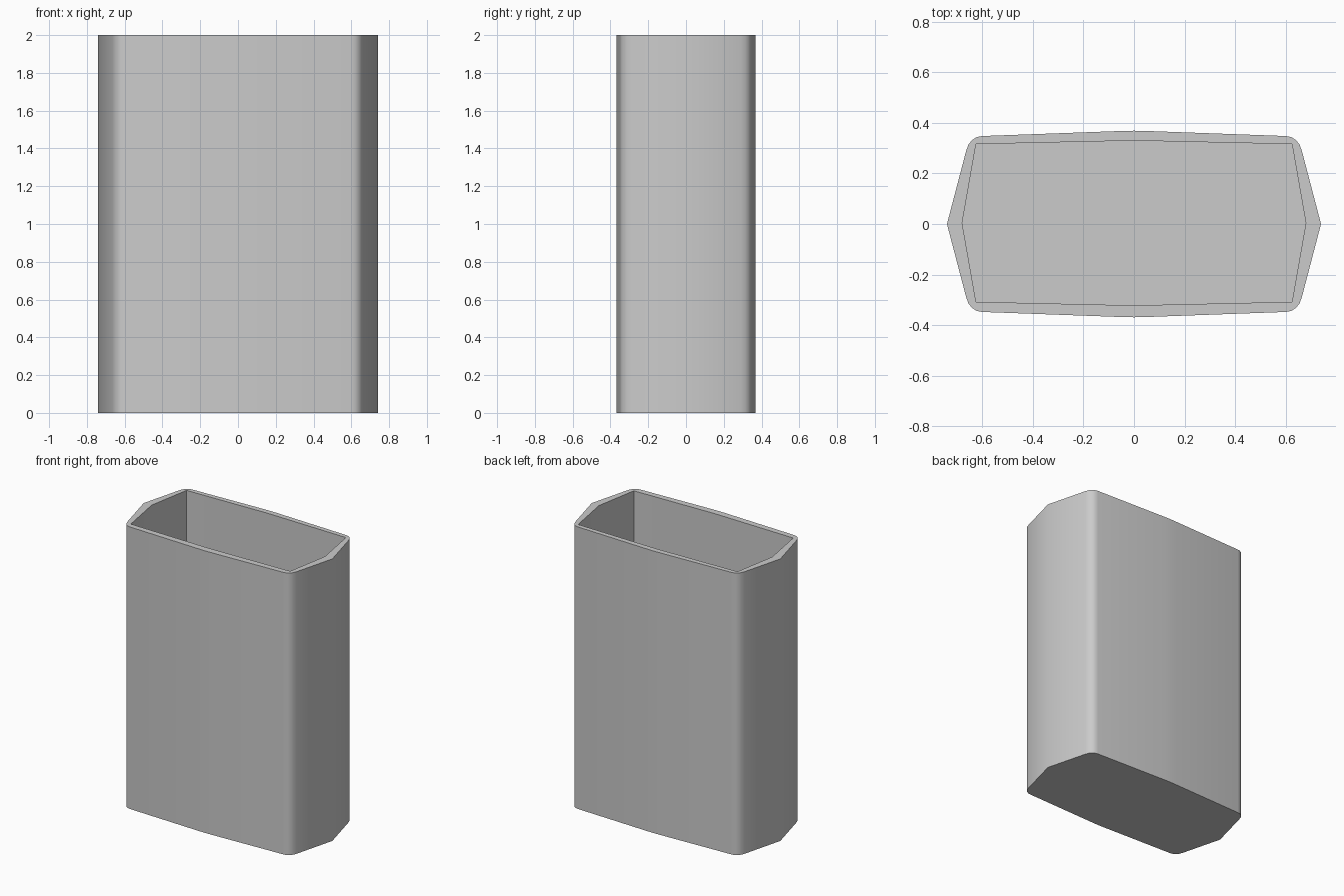
import bpy, bmesh, math

if "Cube" in bpy.data.objects:
    bpy.data.objects.remove(bpy.data.objects["Cube"])

HEIGHT, FLOOR = 2.0, 0.05

# Quarter profiles, from the side tip round to the middle of the long face
outer_q = [(0.74, 0), (0.664, 0.29), (0.655, 0.314), (0.641, 0.332),
           (0.622, 0.344), (0.60, 0.348), (0.05, 0.368), (0, 0.369)]
inner_q = [(0.68, 0), (0.625, 0.312), (0, 0.326)]


def full_loop(q):
    """Mirror a quarter profile into a closed counter-clockwise loop."""
    half = q + [(-x, y) for x, y in reversed(q[:-1])]
    return half + [(x, -y) for x, y in reversed(half[1:-1])]


def ring(bm, pts, z, dy=0.0):
    vs = [bm.verts.new((x, y + dy, z)) for x, y in pts]
    es = [bm.edges.new((vs[i], vs[(i + 1) % len(vs)])) for i in range(len(vs))]
    return vs, es


def wall(bm, a, b):
    n = len(a)
    for i in range(n):
        j = (i + 1) % n
        bm.faces.new((a[i], a[j], b[j], b[i]))


bm = bmesh.new()
outer, inner = full_loop(outer_q), full_loop(inner_q)

# Outer shell and base
o0, _ = ring(bm, outer, 0)
o1, oe = ring(bm, outer, HEIGHT)
wall(bm, o0, o1)
bm.faces.new(o0[::-1])

# Cavity and its floor
i0, _ = ring(bm, inner, FLOOR, 0.004)
i1, ie = ring(bm, inner, HEIGHT, 0.004)
wall(bm, i1, i0)
bm.faces.new(i0)

# Flat rim
bmesh.ops.bridge_loops(bm, edges=oe + ie)
bmesh.ops.recalc_face_normals(bm, faces=bm.faces)

mesh = bpy.data.meshes.new("open_container")
bm.to_mesh(mesh)
bm.free()
obj = bpy.data.objects.new("open_container", mesh)
bpy.context.collection.objects.link(obj)
bpy.context.view_layer.objects.active = obj
obj.select_set(True)
bpy.ops.object.shade_smooth_by_angle(angle=math.radians(35))
